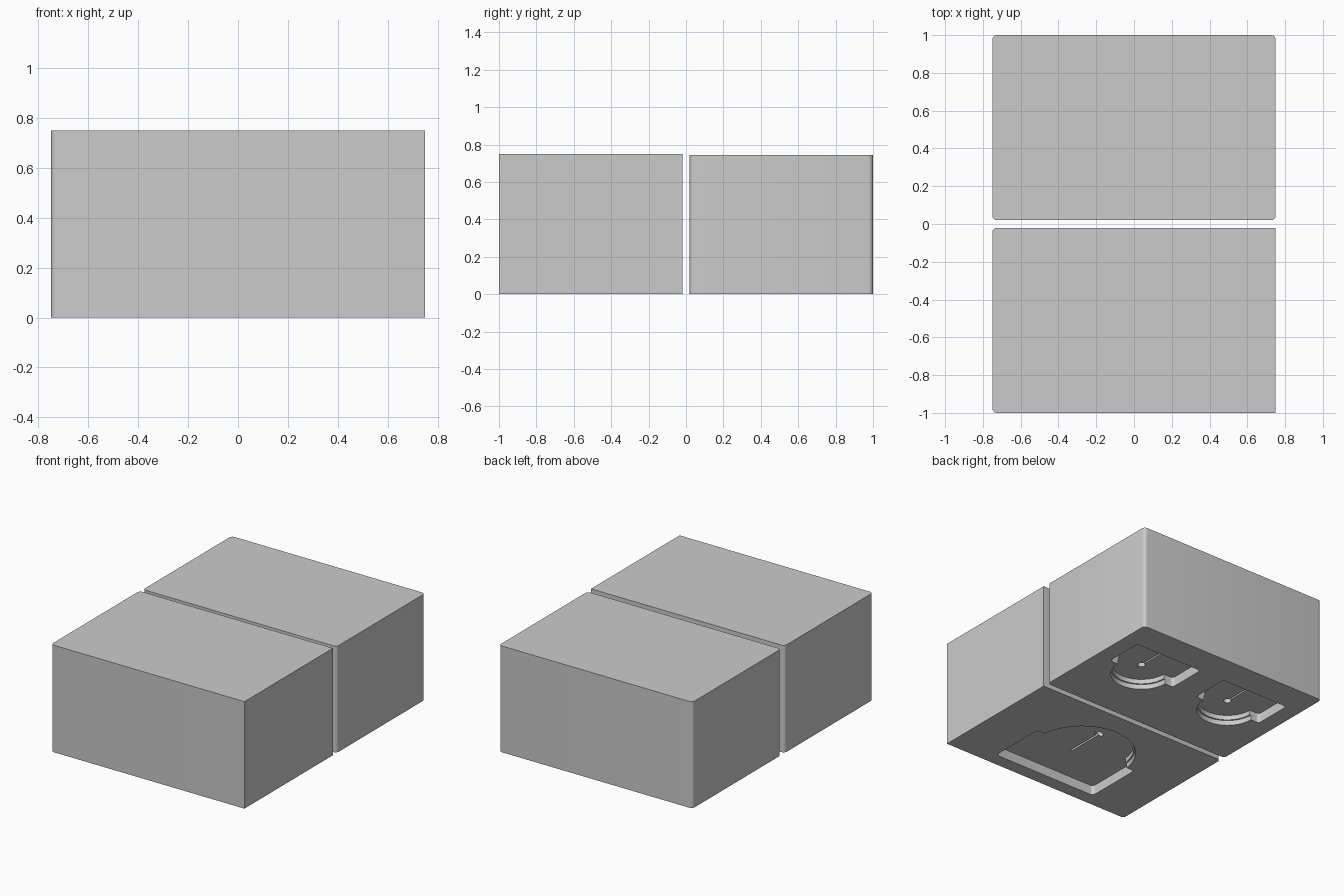
import bpy, bmesh, math

if "Cube" in bpy.data.objects:
    bpy.data.objects.remove(bpy.data.objects["Cube"])


def prism(name, pts, z0, z1, rounded=(), radius=0.025):
    """Extrude a closed outline; vertical edges at the listed corners are rounded."""
    bm = bmesh.new()
    low = [bm.verts.new((x, y, z0)) for x, y in pts]
    high = [bm.verts.new((x, y, z1)) for x, y in pts]
    n = len(pts)
    bm.faces.new(low)
    bm.faces.new(high)
    for i in range(n):
        j = (i + 1) % n
        bm.faces.new((low[i], low[j], high[j], high[i]))
    edges = [bm.edges.get((low[i], high[i])) for i in rounded]
    if edges:
        bmesh.ops.bevel(bm, geom=edges, offset=radius, segments=6,
                        profile=0.5, affect='EDGES')
    bmesh.ops.recalc_face_normals(bm, faces=bm.faces)
    mesh = bpy.data.meshes.new(name)
    bm.to_mesh(mesh)
    bm.free()
    ob = bpy.data.objects.new(name, mesh)
    bpy.context.collection.objects.link(ob)
    return ob


def rect(x0, x1, y0, y1):
    return [(x0, y0), (x1, y0), (x1, y1), (x0, y1)]


def circle(cx, cy, rx, ry, n=32):
    return [(cx + rx * math.cos(2 * math.pi * i / n),
             cy + ry * math.sin(2 * math.pi * i / n)) for i in range(n)]


def cut(target, cutter):
    bpy.context.view_layer.objects.active = target
    mod = target.modifiers.new("cut", 'BOOLEAN')
    mod.operation = 'DIFFERENCE'
    mod.solver = 'EXACT'
    mod.object = cutter
    bpy.ops.object.modifier_apply(modifier=mod.name)
    bpy.data.objects.remove(cutter)


def dome_pocket(block, cx, cy, s, half, r, f0, f1, depth=0.068):
    """Round-ended recess with a wider flange pointing along s * y."""
    lip = 0.01
    ri = r - lip
    a = math.asin(f0 / ri)
    pts = [(half, f0), (half, f1), (-half, f1), (-half, f0)]
    for i in range(49):
        t = math.pi - a + (math.pi + 2 * a) * i / 48
        pts.append((ri * math.cos(t), ri * math.sin(t)))
    pts = [(cx + u, cy + s * v) for u, v in pts]
    cut(block, prism("pocket", pts, -0.1, depth, (0, 1, 2, 3), 0.022))
    # shallow lip around the round end
    cut(block, prism("lip", circle(cx, cy, r, r, 96), -0.1, 0.035))


# blocks
front_block = prism("front_block", rect(-0.75, 0.75, -1, -0.02), 0, 0.75, (0, 3))
rear_block = prism("rear_block", rect(-0.75, 0.75, 0.02, 1), 0, 0.745, (0, 1, 2, 3))

# large recess under the front block, with its hole and slot
dome_pocket(front_block, 0, -0.53, -1, 0.41, 0.35, -0.04, 0.375)
cut(front_block, prism("hole", circle(0, -0.355, 0.035, 0.02), -0.1, 0.11))
cut(front_block, prism("slot", rect(-0.007, 0.007, -0.64, -0.36), -0.1, 0.085))

# two small recesses under the rear block
for cx in (-0.365, 0.365):
    dome_pocket(rear_block, cx, 0.51, 1, 0.267, 0.2, 0.0, 0.278)
    cut(rear_block, prism("hole", circle(cx, 0.51, 0.025, 0.025), -0.1, 0.11))
    cut(rear_block, prism("slot", rect(cx - 0.006, cx + 0.006, 0.515, 0.74), -0.1, 0.085))

# smooth rounded corners, crisp edges elsewhere
for ob in (front_block, rear_block):
    bpy.ops.object.select_all(action='DESELECT')
    ob.select_set(True)
    bpy.context.view_layer.objects.active = ob
    bpy.ops.object.shade_smooth_by_angle(angle=math.radians(30))
